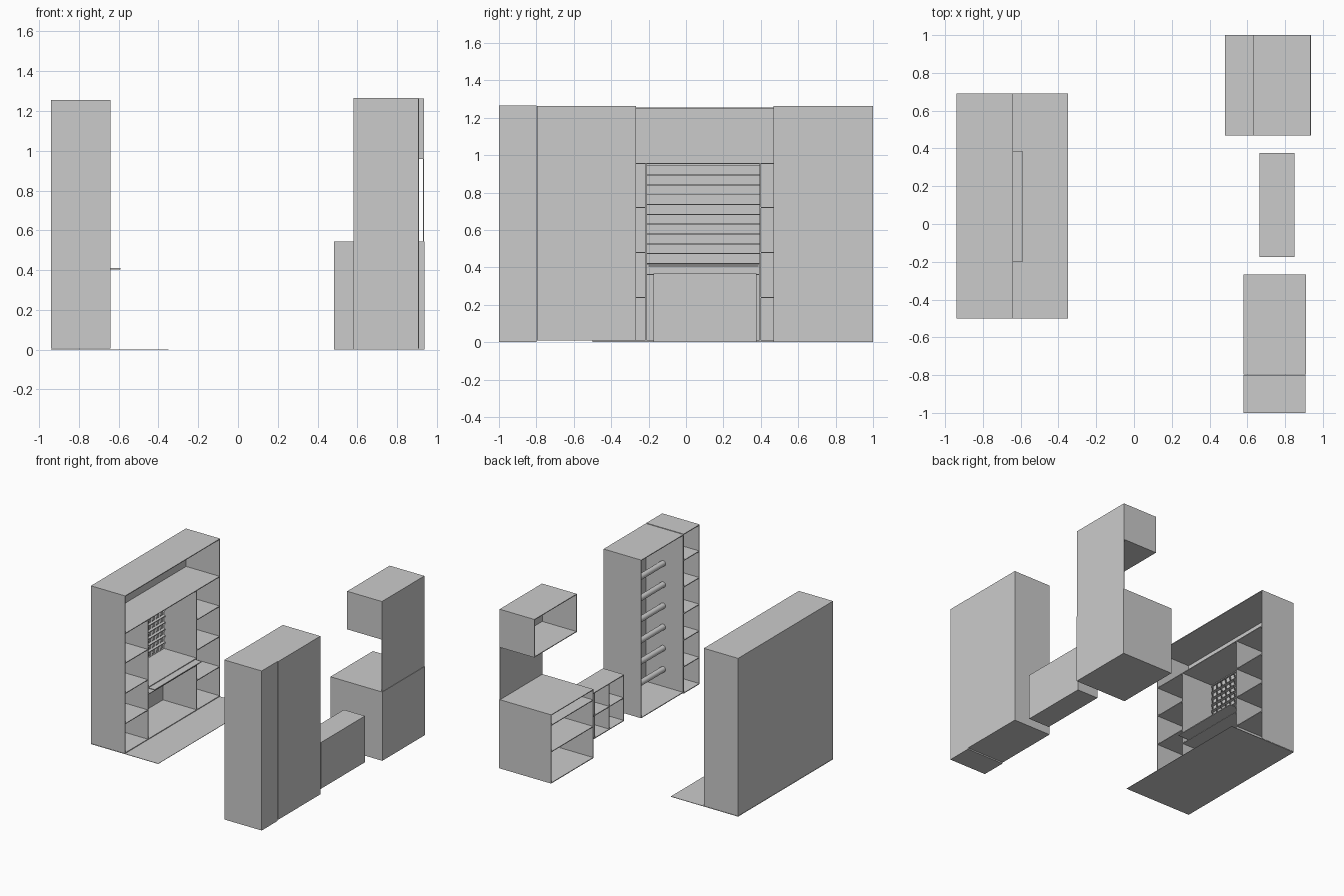
import bpy, bmesh, math

if "Cube" in bpy.data.objects:
    bpy.data.objects.remove(bpy.data.objects["Cube"])

T = 0.006  # panel thickness


def box(name, x0, x1, y0, y1, z0, z1):
    bm = bmesh.new()
    bmesh.ops.create_cube(bm, size=1)
    for v in bm.verts:
        v.co = ((x0 + x1) / 2 + v.co.x * (x1 - x0),
                (y0 + y1) / 2 + v.co.y * (y1 - y0),
                (z0 + z1) / 2 + v.co.z * (z1 - z0))
    me = bpy.data.meshes.new(name)
    bm.to_mesh(me)
    bm.free()
    ob = bpy.data.objects.new(name, me)
    bpy.context.collection.objects.link(ob)
    return ob


def shelf(name, x0, x1, y0, y1, z):
    box(name, x0, x1, y0, y1, z - T / 2, z + T / 2)


def upright(name, x0, x1, y, z0, z1):
    box(name, x0, x1, y - T / 2, y + T / 2, z0, z1)


def cabinet(name, x0, x1, y0, y1, z0, z1, back):
    """Box of panels, closed at x = back and open on the opposite x side."""
    box(name + "_bottom", x0, x1, y0, y1, z0, z0 + T)
    box(name + "_top", x0, x1, y0, y1, z1 - T, z1)
    box(name + "_side_front", x0, x1, y0, y0 + T, z0 + T, z1 - T)
    box(name + "_side_rear", x0, x1, y1 - T, y1, z0 + T, z1 - T)
    b0, b1 = (x0, x0 + T) if back == x0 else (x1 - T, x1)
    box(name + "_back", b0, b1, y0 + T, y1 - T, z0 + T, z1 - T)


# Wall unit with desk, open towards +x
X0, X1, Y0, Y1 = -0.94, -0.64, -0.50, 0.69
cabinet("wall_unit", X0, X1, Y0, Y1, 0.005, 1.255, X0)
box("floor_panel", X0, -0.35, Y0, Y1, 0, 0.003)
shelf("wall_unit_upper_shelf", X0 + T, X1, Y0 + T, Y1 - T, 0.955)
for y in (-0.213, 0.397):
    upright("wall_unit_divider", X0 + T, X1, y, 0.01, 0.952)
for z in (0.24, 0.48, 0.72):
    shelf("wall_unit_front_shelf", X0 + T, X1, Y0 + T, -0.216, z)
    shelf("wall_unit_rear_shelf", X0 + T, X1, 0.40, Y1 - T, z)

# Desk top, pull-out tray and tray support
shelf("desk_top", X0 + T, X1, -0.21, 0.394, 0.418)
box("pull_out_tray", X0 + 0.06, -0.59, -0.20, 0.387, 0.404, 0.411)
shelf("tray_support", X0 + T, X1, -0.21, 0.394, 0.363)

# Perforated board above the desk
bm = bmesh.new()
bmesh.ops.create_grid(bm, x_segments=12, y_segments=10, size=0.5)
for v in bm.verts:
    v.co = (X0 + 0.016, 0.092 + v.co.x * 0.60, 0.686 + v.co.y * 0.525)
cells = list(bm.faces)
bmesh.ops.inset_individual(bm, faces=cells, thickness=0.014)
bmesh.ops.delete(bm, geom=cells, context='FACES')
me = bpy.data.meshes.new("perforated_board")
bm.to_mesh(me)
bm.free()
board = bpy.data.objects.new("perforated_board", me)
bpy.context.collection.objects.link(board)
sol = board.modifiers.new("thickness", 'SOLIDIFY')
sol.thickness = 0.005

# Wardrobe with hanging rods, open towards -x
cabinet("wardrobe", 0.58, 0.91, -0.797, -0.267, 0.008, 1.262, 0.91)
for i in range(6):
    bpy.ops.mesh.primitive_cylinder_add(
        vertices=24, radius=0.022, depth=0.52,
        location=(0.755, -0.532, 0.15 + i * 0.168),
        rotation=(math.pi / 2, 0, 0))
    rod = bpy.context.object
    rod.name = "hanging_rod"
    bpy.ops.object.shade_smooth_by_angle()

# Narrow shelf tower beside the wardrobe
cabinet("shelf_tower", 0.58, 0.908, -1.0, -0.80, 0, 1.265, 0.908)
for i in range(1, 6):
    shelf("tower_shelf", 0.58, 0.902, -0.994, -0.806, i * 1.265 / 6)

# Low cubby bench: three columns by two rows
cabinet("cubby", 0.665, 0.85, -0.175, 0.377, 0, 0.367, 0.85)
shelf("cubby_shelf", 0.665, 0.844, -0.169, 0.371, 0.183)
for i in (1, 2):
    upright("cubby_divider", 0.665, 0.844, -0.175 + i * 0.184, T, 0.361)

# Counter cabinet with wall cupboard and splash panel
cabinet("counter", 0.483, 0.938, 0.468, 1.0, 0, 0.545, 0.938)
shelf("counter_tray", 0.483, 0.932, 0.474, 0.994, 0.46)
shelf("counter_shelf", 0.483, 0.932, 0.474, 0.994, 0.25)
cabinet("wall_cupboard", 0.63, 0.935, 0.468, 1.0, 0.96, 1.262, 0.935)
box("splash_panel", 0.931, 0.935, 0.468, 1.0, 0.545, 0.96)
